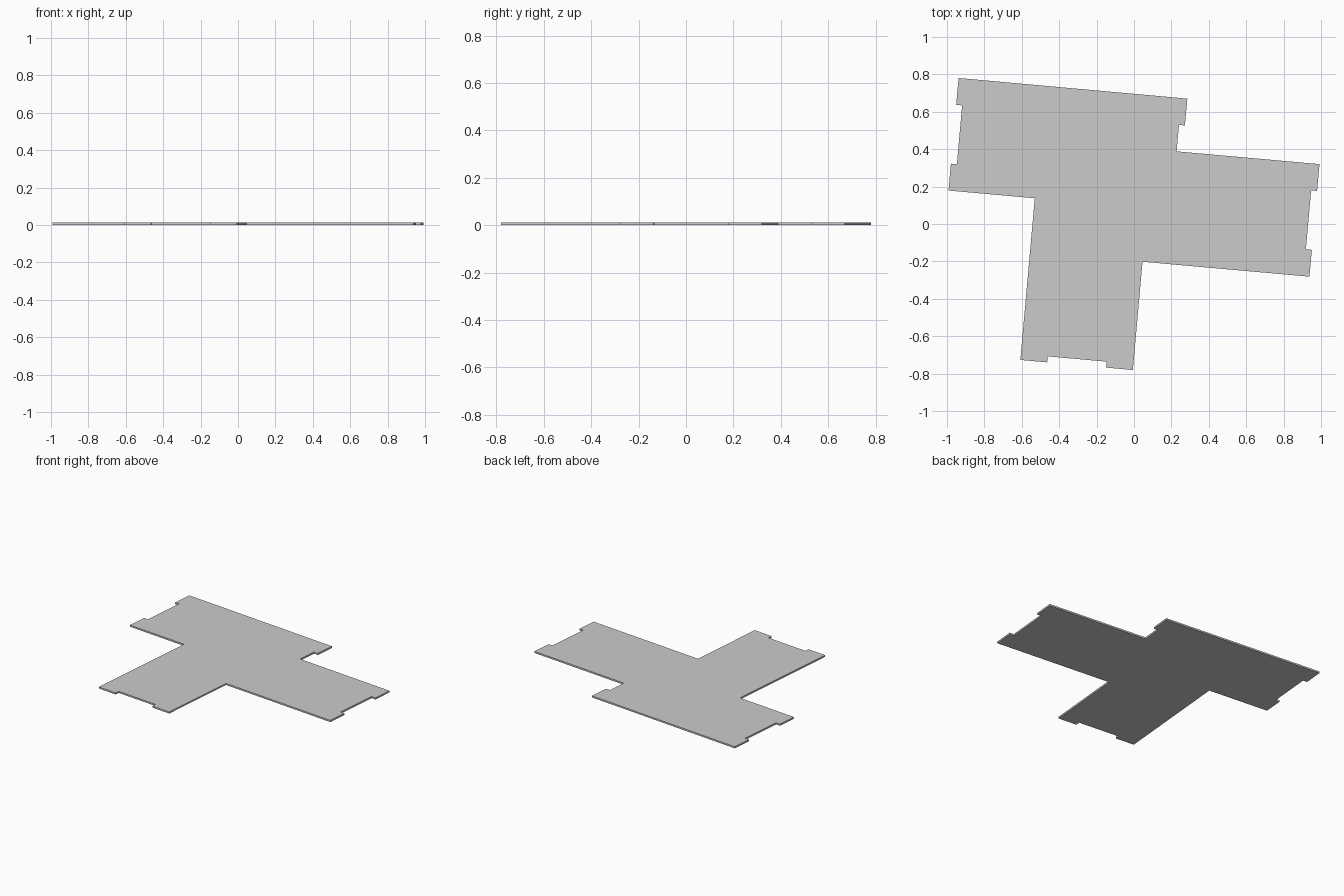
import bpy, bmesh
from math import radians
from mathutils import Matrix, Vector

if "Cube" in bpy.data.objects:
    bpy.data.objects.remove(bpy.data.objects["Cube"])

THICK = 0.012   # panel thickness
TAB = 0.144     # width of each tab
DEPTH = 0.032   # how far tabs stand out
W = 0.604       # arm width


def tabbed_end(start, along, inward):
    """End of an arm: two tabs with a shallow recess between them."""
    p, d, n = Vector(start), Vector(along), Vector(inward) * DEPTH
    return [p, p + d * TAB, p + d * TAB + n,
            p + d * (W - TAB) + n, p + d * (W - TAB), p + d * W]


# outline in the panel's own square frame, clockwise from top left
outline = [Vector(p) for p in [(0.222, 0.698), (0.222, 0.554), (0.19, 0.554), (0.19, 0.412)]]
outline += tabbed_end((0.957, 0.412), (0, -1), (-1, 0))      # right arm
outline += [Vector((0.061, -0.192))]
outline += tabbed_end((0.061, -0.773), (-1, 0), (0, 1))      # lower arm
outline += [Vector((-0.543, 0.095))]
outline += tabbed_end((-1.006, 0.095), (0, 1), (1, 0))       # left arm

# flat floor panel, extruded upward
bm = bmesh.new()
face = bm.faces.new([bm.verts.new((p.x, p.y, 0)) for p in outline])
ext = bmesh.ops.extrude_face_region(bm, geom=[face])
top = [g for g in ext["geom"] if isinstance(g, bmesh.types.BMVert)]
bmesh.ops.translate(bm, verts=top, vec=(0, 0, THICK))
bmesh.ops.recalc_face_normals(bm, faces=bm.faces)
bm.transform(Matrix.Rotation(radians(-5.1), 4, 'Z'))

# centre the footprint
xs = [v.co.x for v in bm.verts]
ys = [v.co.y for v in bm.verts]
bm.transform(Matrix.Translation((-(min(xs) + max(xs)) / 2, -(min(ys) + max(ys)) / 2, 0)))

mesh = bpy.data.meshes.new("floor_panel")
bm.to_mesh(mesh)
bm.free()
bpy.context.collection.objects.link(bpy.data.objects.new("floor_panel", mesh))
